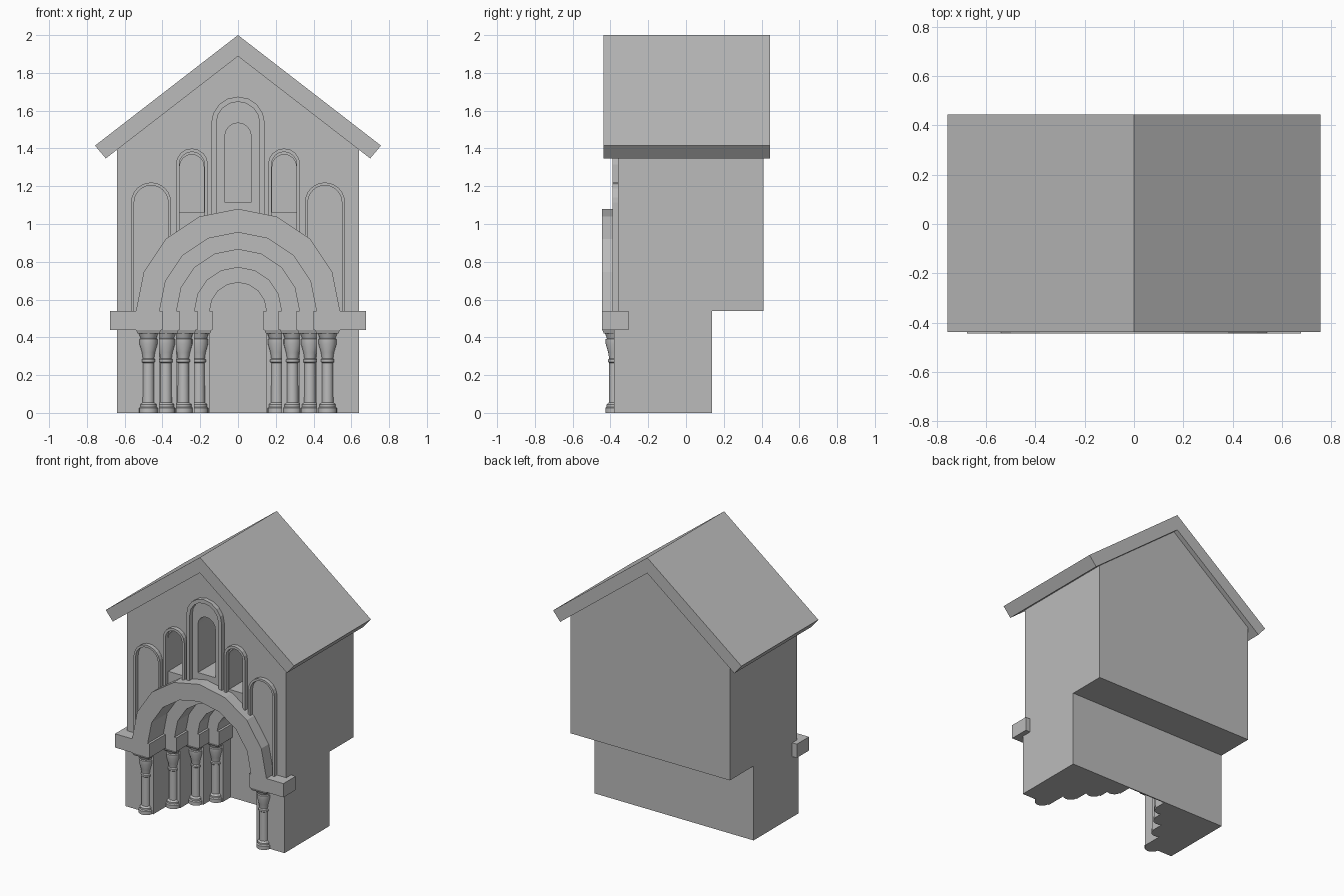
import bpy, bmesh
from math import sin, cos, pi
from mathutils import Vector

if "Cube" in bpy.data.objects:
    bpy.data.objects.remove(bpy.data.objects["Cube"], do_unlink=True)

stone = bpy.data.materials.new("grey stone")
stone.use_nodes = True
GREY = (0.5, 0.5, 0.5, 1)
stone.diffuse_color = GREY
stone.node_tree.nodes["Principled BSDF"].inputs["Base Color"].default_value = GREY


def finish(name, bm):
    bmesh.ops.recalc_face_normals(bm, faces=bm.faces)
    mesh = bpy.data.meshes.new(name)
    bm.to_mesh(mesh)
    bm.free()
    mesh.materials.append(stone)
    ob = bpy.data.objects.new(name, mesh)
    bpy.context.collection.objects.link(ob)
    return ob


def prism(name, pts, axis, a, b):
    """Extrude a 2D outline along y (outline in xz) or z (outline in xy)."""
    bm = bmesh.new()
    if axis == "y":
        verts = [bm.verts.new((u, a, v)) for u, v in pts]
        move = Vector((0, b - a, 0))
    else:
        verts = [bm.verts.new((u, v, a)) for u, v in pts]
        move = Vector((0, 0, b - a))
    face = bm.faces.new(verts)
    ext = bmesh.ops.extrude_face_region(bm, geom=[face], use_keep_orig=True)
    moved = [g for g in ext["geom"] if isinstance(g, bmesh.types.BMVert)]
    bmesh.ops.translate(bm, verts=moved, vec=move)
    return finish(name, bm)


def arch(cx, cz, r, left, right, n=8):
    """Round arch outline from the right foot over the top to the left foot."""
    curve = [(cx + r * cos(pi * i / n), cz + r * sin(pi * i / n)) for i in range(n + 1)]
    return [(cx + r, right)] + curve + [(cx - r, left)]


def ring(cx, cz, r, inner, left, right, n=8):
    return arch(cx, cz, r, left, right, n) + arch(cx, cz, inner, left, right, n)[::-1]


def combine(ob, other, operation):
    mod = ob.modifiers.new("combine", "BOOLEAN")
    mod.operation, mod.object, mod.solver = operation, other, "EXACT"
    bpy.ops.object.select_all(action="DESELECT")
    bpy.context.view_layer.objects.active = ob
    ob.select_set(True)
    bpy.ops.object.modifier_apply(modifier=mod.name)
    bpy.data.objects.remove(other, do_unlink=True)


SPRING = 0.54                              # springing height of the portal
RADII = [0.415, 0.325, 0.23, 0.15]         # opening of each order
JAMB = [-0.38, -0.20, -0.07, 0.04, 0.13]   # front of each jamb, then the back wall
STEP = 0.065                               # overhang of arches above the jambs
HALF = 0.64

# Upper walls with gable
walls = prism("walls", [(-HALF, SPRING), (HALF, SPRING), (HALF, 1.40), (0, 1.895), (-HALF, 1.40)],
              "y", -0.36, 0.41)

# Recessed arch orders
for k, r in enumerate(RADII):
    depth = JAMB[k + 1] - (STEP if k < 3 else 0)
    combine(walls, prism("cutter", arch(0, SPRING, r, 0.4, 0.4), "y", -0.6, depth), "DIFFERENCE")

# Deep window openings
for cx, r, top, sill in [(0, 0.07, 1.535, 1.115), (-0.245, 0.064, 1.368, 1.06), (0.245, 0.064, 1.368, 1.06)]:
    combine(walls, prism("cutter", arch(cx, top - r, r, sill, sill), "y", -0.6, 0.0), "DIFFERENCE")

# Lower walls with stepped jambs
half = [(HALF, 0.138), (HALF, JAMB[0])]
for k, r in enumerate(RADII):
    half += [(r, JAMB[k]), (r, JAMB[k + 1])]
plan = half + [(-x, y) for x, y in reversed(half)]
combine(walls, prism("lower_walls", plan, "z", 0, SPRING), "UNION")

# Roof
prism("roof", [(0, 2), (0.757, 1.415), (0.70, 1.347), (0, 1.888), (-0.70, 1.347), (-0.757, 1.415)],
      "y", -0.438, 0.445)

# Projecting outer portal arch
prism("portal_arch", ring(0, SPRING, 0.54, RADII[0], SPRING, SPRING), "y", -0.445, -0.355)

# Window and blind arch mouldings
prism("centre_moulding", ring(0, 1.532, 0.142, 0.115, 1.0, 1.0), "y", -0.39, -0.355)
for side, s in (("left", 1), ("right", -1)):
    prism(side + "_window_moulding", ring(s * 0.244, 1.315, 0.085, 0.067, 0.93, 0.93),
          "y", -0.39, -0.355)
    feet = (0.85, SPRING) if s > 0 else (SPRING, 0.85)
    prism(side + "_blind_moulding", ring(s * 0.46, 1.114, 0.106, 0.09, *feet, n=12),
          "y", -0.39, -0.355)

    # Impost band following the jambs
    band = [(0.6, -0.305), (0.677, -0.305), (0.677, -0.445)]
    for k, r in enumerate(RADII):
        last = k == 3
        band += [(r - 0.016, JAMB[k] - STEP), (r - 0.016, 0.134 if last else JAMB[k + 1] - STEP)]
    band.append((0.3, 0.134))
    prism(side + "_impost", [(s * x, y) for x, y in band], "z", 0.44, SPRING)


def column(name, x, y):
    bm = bmesh.new()
    profile = [(0, 0), (0.05, 0), (0.05, 0.026), (0.043, 0.032), (0.043, 0.045), (0.031, 0.055),
               (0.03, 0.265), (0.036, 0.27), (0.036, 0.282), (0.03, 0.288), (0.035, 0.32),
               (0.048, 0.365), (0.048, 0.39), (0.042, 0.395), (0.052, 0.422), (0, 0.422)]
    verts = [bm.verts.new((r, 0, z)) for r, z in profile]
    edges = [bm.edges.new(pair) for pair in zip(verts, verts[1:])]
    bmesh.ops.spin(bm, geom=verts + edges, axis=(0, 0, 1), cent=(0, 0, 0),
                   angle=2 * pi, steps=16, use_duplicate=False)
    bmesh.ops.remove_doubles(bm, verts=bm.verts, dist=0.0005)
    # Square tapered abacus
    slab = bmesh.ops.create_cube(bm, size=1)["verts"]
    for v in slab:
        w = 0.134 if v.co.z > 0 else 0.116
        v.co = (v.co.x * w, v.co.y * w, 0.431 + v.co.z * 0.022)
    ob = finish(name, bm)
    ob.location = (x, y, 0)
    bpy.ops.object.select_all(action="DESELECT")
    bpy.context.view_layer.objects.active = ob
    ob.select_set(True)
    bpy.ops.object.shade_smooth_by_angle()


# Columns standing before each jamb
for k, x in enumerate([0.474, 0.381, 0.289, 0.206]):
    column(f"left_column_{k + 1}", x, JAMB[k] + 0.003)
    column(f"right_column_{k + 1}", -x, JAMB[k] + 0.003)
